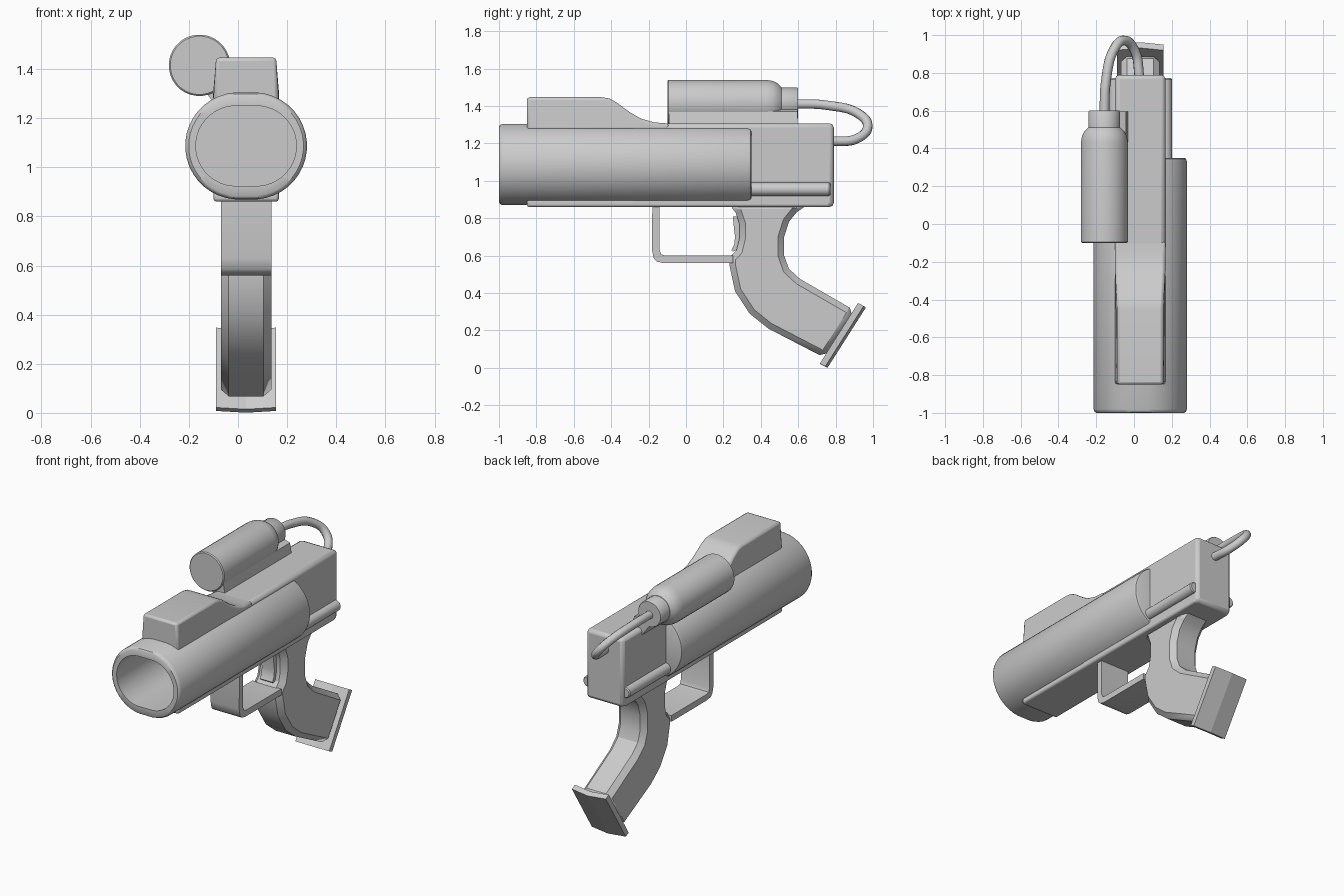
import bpy, bmesh, math

if "Cube" in bpy.data.objects:
    bpy.data.objects.remove(bpy.data.objects["Cube"])

CX, CZ = 0.033, 1.087      # centre line of the main body


def loft(name, rings, bevel=0.0, segs=2, clamp=True, angle=35):
    """Skin a list of equal-length point rings and cap both ends."""
    bm = bmesh.new()
    loops = [[bm.verts.new(p) for p in ring] for ring in rings]
    n = len(loops[0])
    for a, b in zip(loops, loops[1:]):
        for i in range(n):
            j = (i + 1) % n
            bm.faces.new((a[i], a[j], b[j], b[i]))
    bm.faces.new(loops[0])
    bm.faces.new(loops[-1])
    bmesh.ops.recalc_face_normals(bm, faces=bm.faces[:])
    me = bpy.data.meshes.new(name)
    bm.to_mesh(me)
    bm.free()
    ob = bpy.data.objects.new(name, me)
    bpy.context.collection.objects.link(ob)
    bpy.ops.object.select_all(action='DESELECT')
    ob.select_set(True)
    bpy.context.view_layer.objects.active = ob
    bpy.ops.object.shade_smooth_by_angle(angle=math.radians(angle))
    if bevel:
        m = ob.modifiers.new("bevel", 'BEVEL')
        m.width = bevel
        m.segments = segs
        m.limit_method = 'ANGLE'
        m.angle_limit = math.radians(60)
        m.use_clamp_overlap = clamp
    return ob


def prism(name, profile, half, **kw):
    """Side profile (y, z) given thickness across x."""
    return loft(name, [[(CX + s * half, y, z) for y, z in profile] for s in (-1, 1)], **kw)


def turned(name, x, z, stations, n=32, **kw):
    """Round or stadium sections along y; station = (y, radius, side offset)."""
    rings = []
    for y, r, off in stations:
        ring = []
        for i in range(n):
            a = 2 * math.pi * (i + 0.5) / n
            c = math.cos(a)
            ring.append((x + r * c + math.copysign(off, c), y, z + r * math.sin(a)))
        rings.append(ring)
    return loft(name, rings, **kw)


def rect(y0, y1, z0, z1):
    return [(y0, z0), (y1, z0), (y1, z1), (y0, z1)]


# Hollow barrel shroud
turned("barrel", CX, CZ, [
    (-0.35, 0.163, 0.042), (-1.0, 0.163, 0.042), (-1.0, 0.202, 0.032),
    (-0.994, 0.212, 0.03), (-0.98, 0.218, 0.03), (0.33, 0.218, 0.03),
    (0.345, 0.213, 0.03), (0.35, 0.203, 0.03)], n=40)

# Receiver block and lower rail
prism("receiver", rect(-0.3, 0.79, 0.86, 1.307), 0.133, bevel=0.022)
prism("lower_rail", rect(-0.85, 0.77, 0.86, 0.902), 0.133, bevel=0.012)

# Sloped top housing, narrowing upward
top = [(-0.85, 1.27), (-0.85, 1.447), (-0.45, 1.447), (-0.41, 1.44), (-0.37, 1.418),
       (-0.30, 1.366), (-0.24, 1.332), (-0.17, 1.312), (-0.09, 1.306), (-0.09, 1.27)]
loft("top_housing", [[(CX + s * (0.134 - 0.08 * max(0, z - 1.3)), y, z) for y, z in top]
                     for s in (-1, 1)], bevel=0.014)

# Side rods
for side, s in (("left", -1), ("right", 1)):
    turned("side_rod_" + side, CX + s * 0.133, 0.955,
           [(0.3, 0.036, 0), (0.765, 0.036, 0), (0.772, 0.03, 0)], n=16)

# Grip with chamfered front and back
grip = [(0.225, 0.88), (0.265, 0.83), (0.285, 0.77), (0.285, 0.69), (0.27, 0.63), (0.232, 0.59),
        (0.232, 0.55), (0.262, 0.41), (0.34, 0.29), (0.44, 0.21), (0.743, 0.053),
        (0.905, 0.31), (0.87, 0.325), (0.61, 0.475), (0.55, 0.53), (0.525, 0.60), (0.525, 0.70),
        (0.55, 0.78), (0.59, 0.83), (0.66, 0.88)]
prism("grip", grip, 0.103, bevel=0.032, segs=1, clamp=False, angle=25)

# Base plate, slightly peaked along its middle
plate = [(0.715, 0.022), (0.745, 0.008), (0.95, 0.33), (0.92, 0.347)]
loft("grip_plate", [[(CX + dx, y + d, z - d * 0.6) for y, z in plate]
                    for dx, d in ((-0.122, 0), (0, 0.012), (0.122, 0))], angle=3)

# Trigger guard
guard = [(-0.18, 0.88), (-0.182, 0.63), (-0.172, 0.585), (-0.155, 0.568), (-0.12, 0.56),
         (0.25, 0.56), (0.25, 0.60), (-0.11, 0.60), (-0.132, 0.606), (-0.142, 0.63),
         (-0.142, 0.88)]
prism("trigger_guard", guard, 0.103)

# Trigger
trigger = [(0.25, 0.81), (0.255, 0.76), (0.262, 0.70), (0.258, 0.66), (0.243, 0.63),
           (0.25, 0.622), (0.31, 0.64), (0.31, 0.81)]
prism("trigger", trigger, 0.045)

# Canister with shoulder and neck
TX, TZ = -0.157, 1.415
turned("canister", TX, TZ, [
    (-0.1, 0.119, 0), (-0.094, 0.125, 0), (0.43, 0.125, 0), (0.465, 0.119, 0),
    (0.49, 0.107, 0), (0.51, 0.086, 0), (0.51, 0.08, 0)], n=32)
turned("canister_neck", TX, TZ, [(0.48, 0.084, 0), (0.594, 0.084, 0), (0.6, 0.08, 0)], n=24)

# Bracket tying the canister to the receiver
sect = [(-0.15, 1.33), (-0.09, 1.25), (-0.03, 1.29), (-0.043, 1.37), (-0.11, 1.39)]
loft("canister_bracket", [[(x, y, z) for x, z in sect] for y in (-0.09, 0.595)])

# Hose from the neck round to the back of the receiver
cu = bpy.data.curves.new("hose", 'CURVE')
cu.dimensions = '3D'
cu.bevel_depth = 0.026
cu.bevel_resolution = 3
cu.resolution_u = 8
path = [(-0.157, 0.57, 1.412), (-0.148, 0.76, 1.403), (-0.108, 0.92, 1.36),
        (-0.052, 0.972, 1.292), (0.005, 0.915, 1.226), (0.03, 0.77, 1.21)]
sp = cu.splines.new('BEZIER')
sp.bezier_points.add(len(path) - 1)
for bp, co in zip(sp.bezier_points, path):
    bp.co = co
    bp.handle_left_type = bp.handle_right_type = 'AUTO'
hose = bpy.data.objects.new("hose", cu)
bpy.context.collection.objects.link(hose)
bpy.ops.object.select_all(action='DESELECT')
hose.select_set(True)
bpy.context.view_layer.objects.active = hose
bpy.ops.object.convert(target='MESH')
